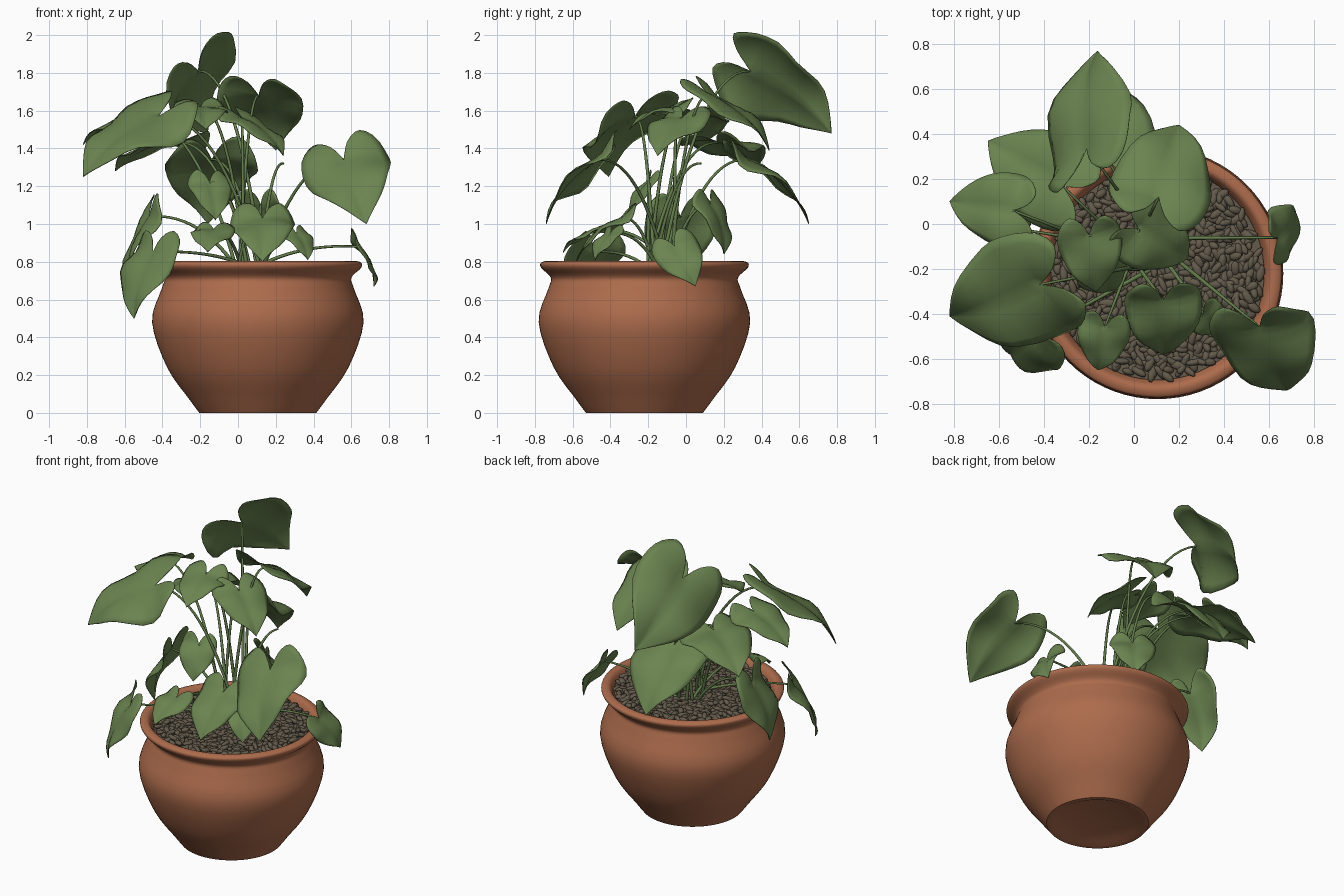
import bpy, bmesh, math, random
from mathutils import Vector, Matrix

if "Cube" in bpy.data.objects:
    bpy.data.objects.remove(bpy.data.objects["Cube"])

random.seed(4)
CX, CY = 0.105, -0.22


def material(name, rgb):
    m = bpy.data.materials.new(name)
    m.diffuse_color = (*rgb, 1)
    m.use_nodes = True
    m.node_tree.nodes["Principled BSDF"].inputs["Base Color"].default_value = m.diffuse_color
    return m


TERRACOTTA = material("terracotta", (0.42, 0.15, 0.073))
LEAF = material("leaf green", (0.145, 0.23, 0.08))
STEM = material("stem green", (0.125, 0.205, 0.07))
STONE = material("pebble brown", (0.125, 0.103, 0.07))


def smooth_path(points, steps):
    """Catmull-Rom curve through a few 2D points."""
    p = [Vector(q) for q in points]
    p = [p[0]] + p + [p[-1]]
    out = []
    for a, b, c, d in zip(p, p[1:], p[2:], p[3:]):
        for k in range(steps):
            t = k / steps
            out.append(b + (c - a) * t / 2 + (a - b * 2.5 + c * 2 - d / 2) * t ** 2
                       + (b * 3 - a - c * 3 + d) * t ** 3 / 2)
    return out + [p[-1]]


def finish(bm, name, mat, angle=60):
    mesh = bpy.data.meshes.new(name)
    bm.to_mesh(mesh)
    bm.free()
    mesh.materials.append(mat)
    ob = bpy.data.objects.new(name, mesh)
    bpy.context.collection.objects.link(ob)
    bpy.context.view_layer.objects.active = ob
    ob.select_set(True)
    bpy.ops.object.shade_smooth_by_angle(angle=math.radians(angle))
    ob.select_set(False)
    return ob


def lathe(name, profile, mat):
    bm = bmesh.new()
    vs = [bm.verts.new((r, 0, z)) for r, z in profile]
    es = [bm.edges.new(p) for p in zip(vs, vs[1:])]
    bmesh.ops.spin(bm, geom=vs + es, axis=(0, 0, 1), cent=(0, 0, 0),
                   angle=math.tau, steps=72)
    bmesh.ops.remove_doubles(bm, verts=bm.verts, dist=1e-4)
    bmesh.ops.recalc_face_normals(bm, faces=bm.faces)
    bmesh.ops.translate(bm, verts=bm.verts, vec=(CX, CY, 0))
    return finish(bm, name, mat, 50)


# Pot: shallow foot, round belly, narrow neck, rolled rim, inner wall
WALL = [(0.31, 0), (0.36, 0.068), (0.48, 0.24), (0.56, 0.48), (0.51, 0.655),
        (0.495, 0.715), (0.547, 0.768), (0.546, 0.796), (0.5, 0.798), (0.465, 0.72)]
lathe("pot", [(0, 0.02), (0.25, 0.015), (0.28, 0)] + smooth_path(WALL, 4), TERRACOTTA)

# Soil bed under the pebbles
lathe("soil", [(0, 0.765), (0.475, 0.765)], STONE)

# Pebbles in a spiral spread with random turns
bm = bmesh.new()
COUNT = 760
for i in range(COUNT):
    r = 0.46 * math.sqrt((i + 0.5) / COUNT)
    a = i * 2.39996 + random.uniform(-0.05, 0.05)
    m = (Matrix.Translation((CX + r * math.cos(a), CY + r * math.sin(a),
                             random.uniform(0.766, 0.784)))
         @ Matrix.Rotation(random.uniform(0, math.tau), 4, 'Z')
         @ Matrix.Rotation(random.uniform(-0.4, 0.4), 4, 'Y')
         @ Matrix.Diagonal((random.uniform(0.026, 0.042), random.uniform(0.014, 0.02),
                            0.014, 1)))
    bmesh.ops.create_icosphere(bm, subdivisions=2, radius=1, matrix=m)
finish(bm, "pebbles", STONE)

# Half outline of a heart leaf: u along the midrib, v sideways
OUTLINE = smooth_path([(0, 0), (-0.22, 0.1), (-0.33, 0.28), (-0.14, 0.46),
                       (0.2, 0.5), (0.6, 0.34), (0.87, 0.12), (1, 0)], 3)
RINGS = 6


def leaf(name, joint, tip, roll):
    """Heart leaf facing upward, rolled about its midrib, as wide as it is long."""
    d = tip - joint
    length = d.length
    d.normalize()
    up = Vector((0, 0, 1))
    n = Matrix.Rotation(math.radians(roll), 3, d) @ (up - d * d.z).normalized()
    side = n.cross(d)
    phase = random.uniform(0, math.tau)

    def point(u, v):
        lift = 0.1 * (4 * max(u, 0) * (1 - u) + 0.4 * min(u, 0))   # arch
        lift += 0.28 * abs(v) - 0.85 * v * v                       # folded halves
        lift += 0.12 * abs(v) * math.sin(8 * u + phase + (2 if v > 0 else 0))
        return joint + (d * u + side * v * 1.02 + n * lift) * length

    bm = bmesh.new()
    for sgn in (1, -1):
        rows = []
        for u, v in OUTLINE:
            mid = max(u, 0)
            rows.append([bm.verts.new(point(mid + (u - mid) * k / RINGS,
                                            sgn * v * k / RINGS))
                         for k in range(RINGS + 1)])
        for a, b in zip(rows, rows[1:]):
            for k in range(RINGS):
                quad = [a[k], b[k], b[k + 1], a[k + 1]]
                bm.faces.new(quad if sgn < 0 else quad[::-1])
    bmesh.ops.remove_doubles(bm, verts=bm.verts, dist=1e-5)
    bmesh.ops.dissolve_degenerate(bm, edges=bm.edges, dist=1e-5)
    bmesh.ops.recalc_face_normals(bm, faces=bm.faces)
    mod = finish(bm, name, LEAF, 80).modifiers.new("thickness", 'SOLIDIFY')
    mod.thickness = 0.004
    mod.offset = 0


def stem(name, end, i):
    """Arching stalk from the crown of the plant to a leaf joint."""
    a = i * 2.4
    base = Vector((0.06 + 0.07 * math.cos(a), -0.13 + 0.07 * math.sin(a), 0.76))
    ctrl = base.lerp(end, 0.42)
    ctrl.z = end.z + 0.02
    cu = bpy.data.curves.new(name, 'CURVE')
    cu.dimensions = '3D'
    cu.bevel_depth = 0.009
    cu.bevel_resolution = 2
    cu.use_fill_caps = True
    sp = cu.splines.new('POLY')
    sp.points.add(14)
    for k, p in enumerate(sp.points):
        t = k / 14
        p.co = (*base.lerp(ctrl, t).lerp(ctrl.lerp(end, t), t), 1)
        p.radius = 1.15 - 0.5 * t
    cu.materials.append(STEM)
    bpy.context.collection.objects.link(bpy.data.objects.new(name, cu))


# Leaves: name, stem joint, tip
LEAVES = [
    ("top_back_leaf", (-0.21, 0.34, 1.81), (-0.16, 0.77, 1.48)),
    ("top_right_leaf", (0.11, 0.12, 1.68), (0.2, 0.44, 1.39)),
    ("back_left_leaf", (-0.32, 0.17, 1.43), (-0.65, 0.37, 1.28)),
    ("low_back_leaf", (-0.14, 0.32, 1.34), (-0.16, 0.65, 1)),
    ("far_left_leaf", (-0.54, 0.06, 1.57), (-0.82, 0.1, 1.42)),
    ("big_left_leaf", (-0.42, -0.27, 1.57), (-0.82, -0.41, 1.25)),
    ("centre_leaf", (-0.2, -0.05, 1.62), (-0.17, -0.3, 1.5)),
    ("inner_right_leaf", (0.02, -0.02, 1.56), (0.24, -0.15, 1.36)),
    ("big_right_leaf", (0.56, -0.46, 1.34), (0.68, -0.74, 1)),
    ("hanging_left_leaf", (-0.47, -0.03, 1.04), (-0.58, -0.05, 0.68)),
    ("front_left_leaf", (-0.45, -0.49, 0.85), (-0.55, -0.58, 0.5)),
    ("right_rim_leaf", (0.64, -0.06, 0.88), (0.72, 0.05, 0.67)),
    ("front_leaf", (0.13, -0.34, 1.03), (0.13, -0.58, 0.8)),
    ("small_right_leaf", (0.31, -0.4, 0.95), (0.37, -0.48, 0.81)),
    ("small_left_leaf", (-0.13, -0.46, 0.97), (-0.16, -0.65, 0.85)),
    ("middle_leaf", (-0.15, -0.2, 1.22), (-0.12, -0.3, 1.02)),
    ("inner_back_leaf", (0.12, 0.13, 1.1), (0.16, 0.2, 0.84)),
]
# Leaves turned about their midrib, in degrees
ROLL = {"top_back_leaf": -52, "big_left_leaf": -20, "big_right_leaf": 24,
        "right_rim_leaf": 45}
for i, (name, joint, tip) in enumerate(LEAVES):
    leaf(name, Vector(joint), Vector(tip), ROLL.get(name, 0))
    stem(name.replace("leaf", "stem"), Vector(joint), i)

# Young unopened shoot
stem("young_shoot", Vector((0.24, 0.08, 1.32)), 5)
